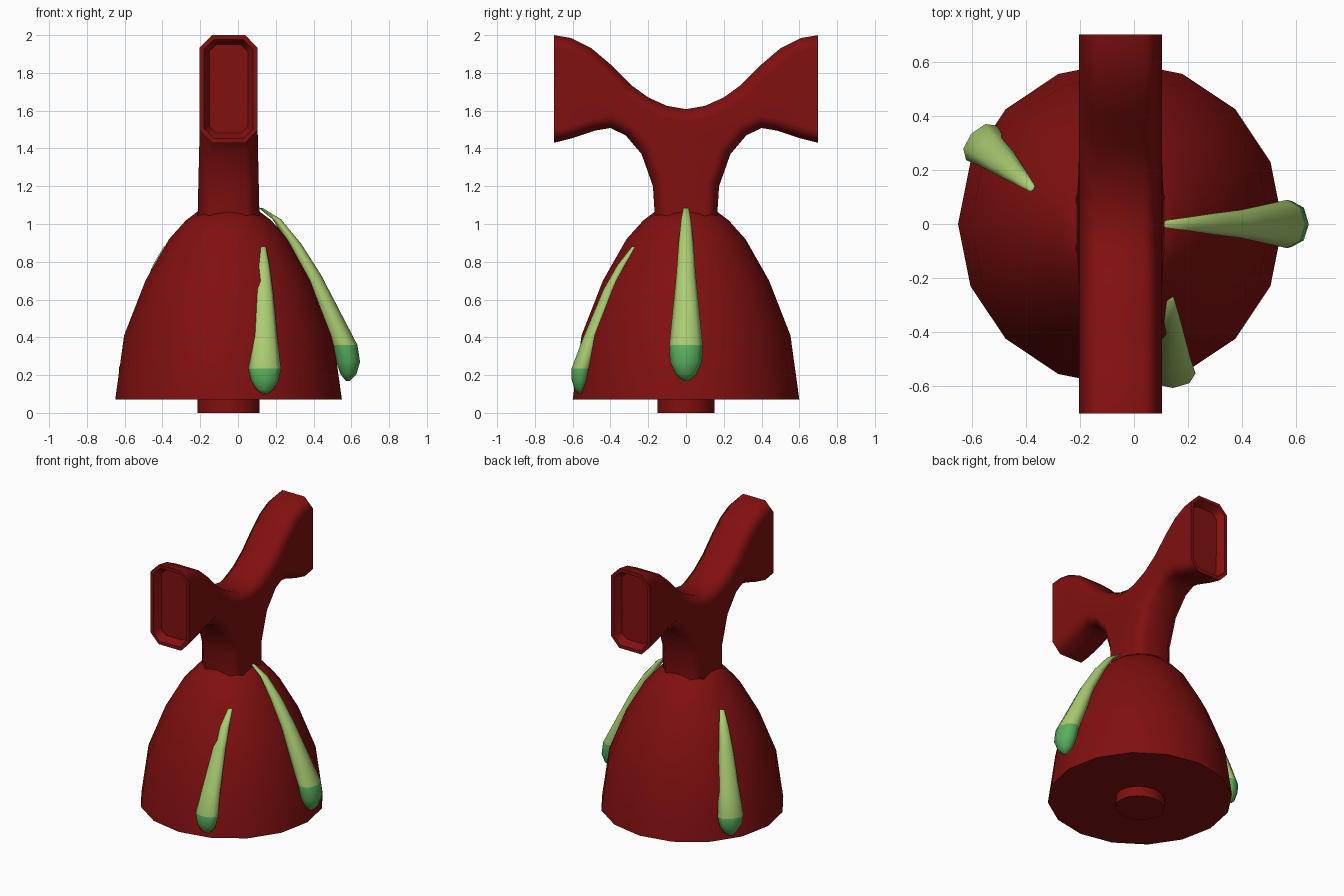
import bpy, bmesh, math
from mathutils import Vector

if "Cube" in bpy.data.objects:
    bpy.data.objects.remove(bpy.data.objects["Cube"])

CX = -0.05  # axis of the body


def material(name, rgb):
    m = bpy.data.materials.new(name)
    m.diffuse_color = (*rgb, 1)
    m.use_nodes = True
    m.node_tree.nodes["Principled BSDF"].inputs["Base Color"].default_value = m.diffuse_color
    return m


RED = material("deep red", (0.22, 0.005, 0.005))
LIGHT = material("light green", (0.41, 0.61, 0.17))
GREEN = material("leaf green", (0.10, 0.43, 0.11))


def finish(bm, name, mats, angle=50):
    bmesh.ops.recalc_face_normals(bm, faces=bm.faces[:])
    me = bpy.data.meshes.new(name)
    bm.to_mesh(me)
    bm.free()
    for m in mats:
        me.materials.append(m)
    ob = bpy.data.objects.new(name, me)
    bpy.context.collection.objects.link(ob)
    bpy.ops.object.select_all(action='DESELECT')
    ob.select_set(True)
    bpy.context.view_layer.objects.active = ob
    bpy.ops.object.shade_smooth_by_angle(angle=math.radians(angle))
    return ob


def loft(rings, sides, u=Vector((1, 0, 0)), v=Vector((0, 1, 0))):
    """Rings are (centre, half size along u, half size along v)."""
    bm = bmesh.new()
    loops = []
    for c, a, b in rings:
        loops.append([bm.verts.new(c + u * a * math.cos(t) + v * b * math.sin(t))
                      for t in (2 * math.pi * i / sides for i in range(sides))])
    for lo, hi in zip(loops, loops[1:]):
        for i in range(sides):
            j = (i + 1) % sides
            bm.faces.new((lo[i], lo[j], hi[j], hi[i]))
    bm.faces.new(loops[0])
    bm.faces.new(loops[-1])
    return bm


# bell-shaped skirt
skirt = [(0.60, 0.07), (0.553, 0.41), (0.44, 0.70), (0.315, 0.92),
         (0.225, 1.02), (0.165, 1.065)]
finish(loft([(Vector((CX, 0, z)), r, r) for r, z in skirt], 16), "bell_body", [RED])

# short stub under the skirt
finish(loft([(Vector((CX, 0, z)), 0.165, 0.152) for z in (0.0, 0.09)], 16),
       "base_stub", [RED])

# forked top: half profile mirrored, extruded and chamfered
half = [(0.165, 1.04), (0.175, 1.20), (0.235, 1.37), (0.32, 1.47), (0.40, 1.508),
        (0.48, 1.495), (0.60, 1.455), (0.70, 1.43), (0.70, 2.0), (0.61, 1.985),
        (0.50, 1.93), (0.40, 1.845), (0.29, 1.735), (0.20, 1.67), (0.10, 1.625)]
outline = half + [(0, 1.608)] + [(-y, z) for y, z in reversed(half)]
HW = 0.153
bm = bmesh.new()
face = bm.faces.new([bm.verts.new((-HW, y, z)) for y, z in outline])
ext = bmesh.ops.extrude_face_region(bm, geom=[face])
bmesh.ops.translate(bm, vec=(2 * HW, 0, 0),
                    verts=[g for g in ext["geom"] if isinstance(g, bmesh.types.BMVert)])
bmesh.ops.recalc_face_normals(bm, faces=bm.faces[:])


def is_rim(e):
    a, b = (w.co for w in e.verts)
    end = min(abs(a.y), abs(b.y)) > 0.69
    base = max(a.z, b.z) < 1.05
    return abs(a.x - b.x) < 1e-4 and not end and not base


bmesh.ops.bevel(bm, geom=[e for e in bm.edges if is_rim(e)], offset=0.065,
                offset_type='OFFSET', segments=1, profile=0.5, affect='EDGES')
# hollow ends
ends = [f for f in bm.faces if abs(f.calc_center_median().y) > 0.69]
bmesh.ops.inset_individual(bm, faces=ends, thickness=0.025, depth=0)
bmesh.ops.inset_individual(bm, faces=ends, thickness=0.03, depth=-0.05)
for w in bm.verts:
    k = 1 + 0.07 * min(1, max(0, (1.5 - w.co.z) / 0.45))
    w.co.x = CX + w.co.x * k
fork = finish(bm, "forked_top", [RED])
fork.modifiers.new("even shading", 'WEIGHTED_NORMAL').keep_sharp = True

# drooping drops: rings are (distance from tip, height, half depth, half width)
long_drop = [(0.0, 1.085, 0.010, 0.014), (0.085, 1.025, 0.022, 0.026),
             (0.18, 0.895, 0.035, 0.040), (0.275, 0.73, 0.045, 0.052),
             (0.445, 0.36, 0.067, 0.089), (0.463, 0.27, 0.063, 0.085),
             (0.465, 0.205, 0.042, 0.056), (0.462, 0.17, 0.012, 0.016)]
short_drop = [(0.0, 0.88, 0.012, 0.016), (0.065, 0.78, 0.025, 0.033),
              (0.13, 0.65, 0.034, 0.048), (0.228, 0.39, 0.045, 0.070),
              (0.28, 0.235, 0.051, 0.086), (0.286, 0.17, 0.044, 0.073),
              (0.286, 0.125, 0.028, 0.045), (0.284, 0.10, 0.010, 0.014)]


def drop(name, tip, angle, rings, reach, split):
    t = math.radians(angle)
    u = Vector((math.cos(t), math.sin(t), 0))
    v = Vector((-u.y, u.x, 0))
    bm = loft([(Vector((tip[0], tip[1], z)) + u * s * reach, a, b)
               for s, z, a, b in rings], 8, u, v)
    for f in bm.faces:
        f.material_index = 1 if f.calc_center_median().z < split else 0
    finish(bm, name, [LIGHT, GREEN], 70)


drop("right_drop", (0.12, 0), 0, long_drop, 1, 0.36)
drop("front_drop", (0.132, -0.275), -88, short_drop, 1, 0.235)
drop("back_left_drop", (-0.38, 0.135), 138, short_drop, 0.88, 0.235)
